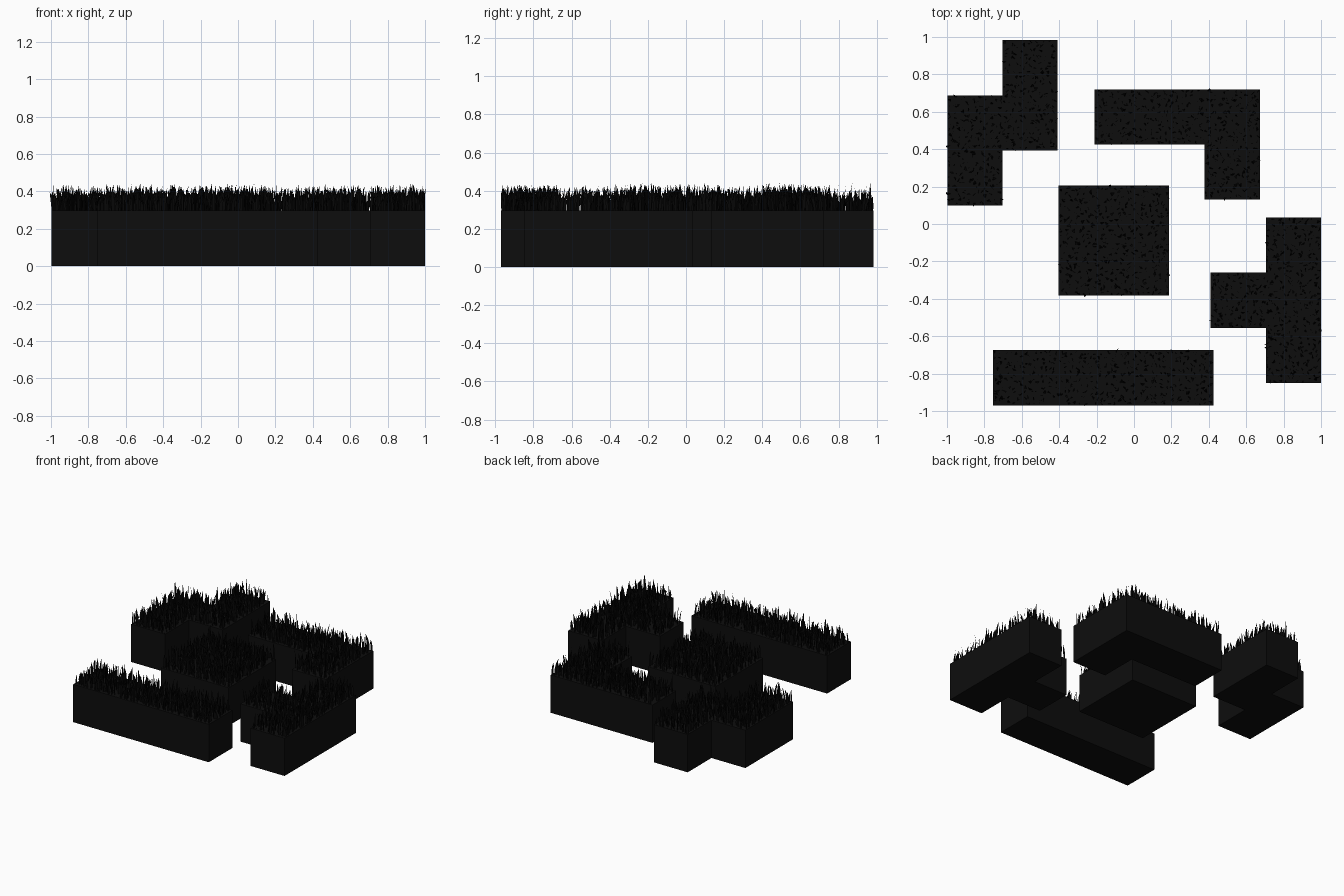
import bpy, bmesh, random
from math import cos, sin, pi
from mathutils import Vector

if "Cube" in bpy.data.objects:
    bpy.data.objects.remove(bpy.data.objects["Cube"])

random.seed(7)
C = 0.295          # cell size
TOP = 0.297        # block height

# name: lower-left origin, outline in cell units, filled cells
PIECES = {
    "zigzag": ((-0.998, 0.098), [(0, 0), (1, 0), (1, 1), (2, 1), (2, 3), (1, 3), (1, 2), (0, 2)],
               [(0, 0), (0, 1), (1, 1), (1, 2)]),
    "corner": ((-0.212, 0.130), [(2, 0), (3, 0), (3, 2), (0, 2), (0, 1), (2, 1)],
               [(2, 0), (2, 1), (1, 1), (0, 1)]),
    "square": ((-0.403, -0.383), [(0, 0), (2, 0), (2, 2), (0, 2)],
               [(0, 0), (1, 0), (0, 1), (1, 1)]),
    "tee": ((0.410, -0.850), [(1, 0), (2, 0), (2, 3), (1, 3), (1, 2), (0, 2), (0, 1), (1, 1)],
            [(1, 0), (1, 1), (1, 2), (0, 1)]),
    "bar": ((-0.755, -0.970), [(0, 0), (4, 0), (4, 1), (0, 1)],
            [(0, 0), (1, 0), (2, 0), (3, 0)]),
}

soil = bpy.data.materials.new("dark_soil")
soil.diffuse_color = (0.004, 0.004, 0.004, 1)
soil.use_nodes = True
soil.node_tree.nodes["Principled BSDF"].inputs["Base Color"].default_value = soil.diffuse_color
grass = bpy.data.materials.new("dark_grass")
grass.diffuse_color = (0.002, 0.002, 0.002, 1)
grass.use_nodes = True
grass.node_tree.nodes["Principled BSDF"].inputs["Base Color"].default_value = grass.diffuse_color


def finish(bm, name, mat):
    me = bpy.data.meshes.new(name)
    bm.to_mesh(me)
    bm.free()
    me.materials.append(mat)
    ob = bpy.data.objects.new(name, me)
    bpy.context.collection.objects.link(ob)


def block(name, origin, outline):
    bm = bmesh.new()
    base = bm.faces.new([bm.verts.new((origin[0] + x * C, origin[1] + y * C, 0)) for x, y in outline])
    ext = bmesh.ops.extrude_face_region(bm, geom=[base], use_keep_orig=True)
    up = [v for v in ext["geom"] if isinstance(v, bmesh.types.BMVert)]
    bmesh.ops.translate(bm, verts=up, vec=(0, 0, TOP))
    bmesh.ops.recalc_face_normals(bm, faces=bm.faces)
    finish(bm, name, soil)


def blade(bm, x, y):
    # tapered strip that bends gently toward its tip
    h = random.triangular(0.04, 0.15, 0.085)
    w = random.uniform(0.006, 0.010)
    a, b = random.uniform(0, 2 * pi), random.uniform(0, 2 * pi)
    side = Vector((cos(a), sin(a), 0))
    lean = Vector((cos(b), sin(b), 0)) * random.uniform(0, 0.022)
    root = Vector((x, y, TOP))
    rows = []
    for t, k in ((0, 0.8), (0.35, 1.0), (0.7, 0.7)):
        p = root + lean * t * t + Vector((0, 0, h * t))
        rows.append((bm.verts.new(p - side * w * k), bm.verts.new(p + side * w * k)))
    tip = bm.verts.new(root + lean + Vector((0, 0, h)))
    for (l0, r0), (l1, r1) in zip(rows, rows[1:]):
        bm.faces.new((l0, r0, r1, l1))
    bm.faces.new((*rows[-1], tip))


def turf(name, origin, cells, n=11):
    # jittered grid of blades over every cell
    bm = bmesh.new()
    for cx, cy in cells:
        for i in range(n):
            for j in range(n):
                u = min(max((i + random.random()) / n, 0.03), 0.97)
                v = min(max((j + random.random()) / n, 0.03), 0.97)
                blade(bm, origin[0] + (cx + u) * C, origin[1] + (cy + v) * C)
    finish(bm, name, grass)


for name, (origin, outline, cells) in PIECES.items():
    block(name + "_block", origin, outline)
    turf(name + "_grass", origin, cells)
